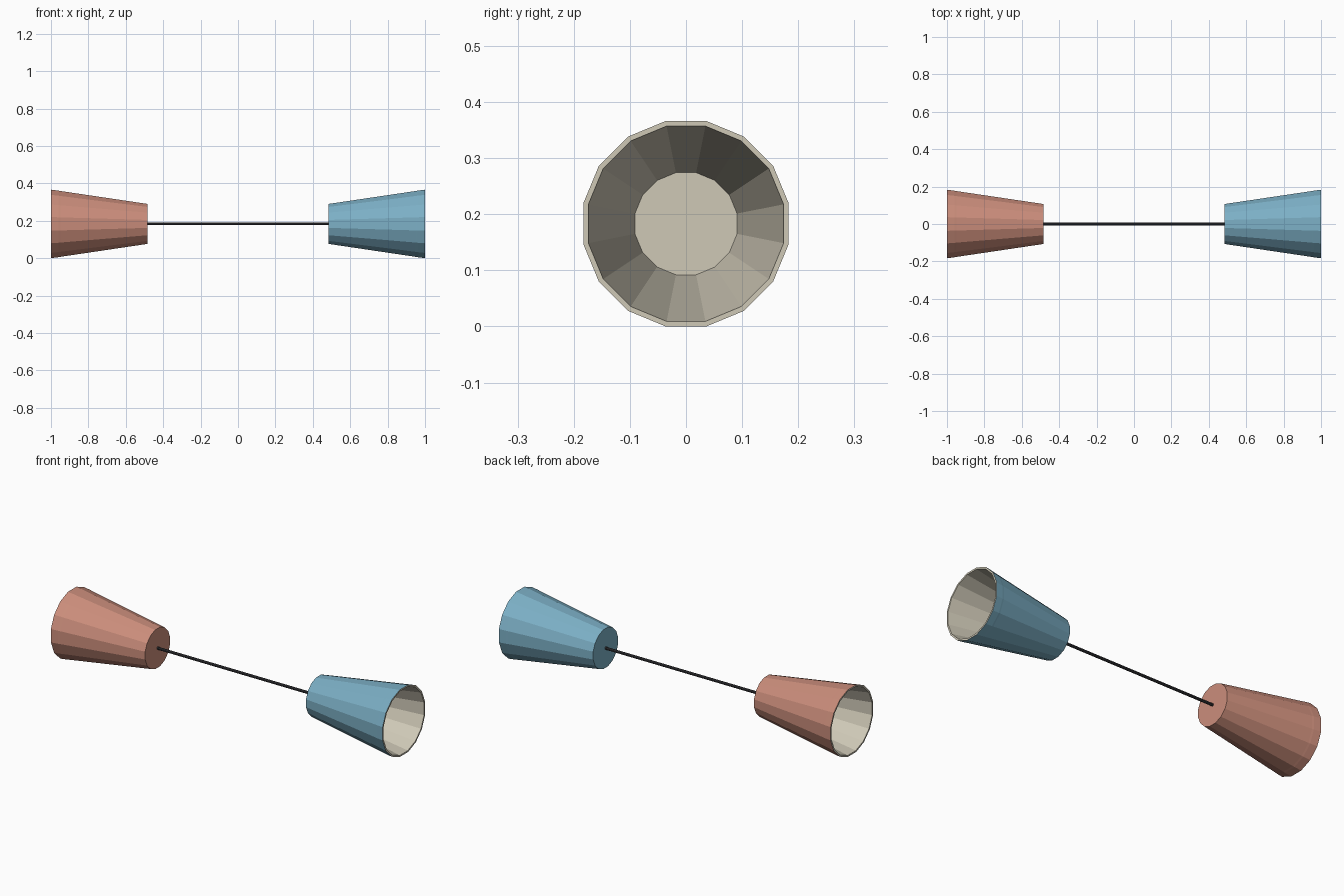
import bpy, bmesh, math

if "Cube" in bpy.data.objects:
    bpy.data.objects.remove(bpy.data.objects["Cube"])

SIDES = 16
AXIS_Z = 0.183
K = 1 / math.cos(math.pi / SIDES)  # apothem -> corner radius


def material(name, color):
    m = bpy.data.materials.new(name)
    m.diffuse_color = (*color, 1)
    m.use_nodes = True
    m.node_tree.nodes["Principled BSDF"].inputs["Base Color"].default_value = m.diffuse_color
    return m


red = material("red", (0.60, 0.27, 0.20, 1)[:3])
blue = material("blue", (0.20, 0.43, 0.56))
cream = material("cream", (0.62, 0.58, 0.47))
dark = material("dark", (0.04, 0.04, 0.045))


def lathe_x(name, profile, sides, mats, inner_from=None):
    """Spin (x, apothem) points round the x axis; zero radius closes with a cap."""
    bm = bmesh.new()
    k = 1 / math.cos(math.pi / sides)
    rings = []
    for x, r in profile:
        rings.append([bm.verts.new((x,
                                    r * k * math.cos((i + 0.5) * math.tau / sides),
                                    r * k * math.sin((i + 0.5) * math.tau / sides)))
                      for i in range(sides)])
    for n, (a, b) in enumerate(zip(rings, rings[1:])):
        for i in range(sides):
            j = (i + 1) % sides
            f = bm.faces.new((a[i], a[j], b[j], b[i]))
            f.material_index = int(inner_from is not None and n >= inner_from)
    bm.faces.new(rings[0])
    bm.faces.new(rings[-1]).material_index = int(inner_from is not None)
    bmesh.ops.recalc_face_normals(bm, faces=bm.faces)
    me = bpy.data.meshes.new(name)
    bm.to_mesh(me)
    bm.free()
    for m in mats:
        me.materials.append(m)
    ob = bpy.data.objects.new(name, me)
    ob.location.z = AXIS_Z
    bpy.context.collection.objects.link(ob)
    return ob


# Cup wall: base, outer side, slight lip, rim, lining, inside floor
cup = [(0.485, 0.107), (0.95, 0.176), (0.96, 0.178), (1.0, 0.183),
       (1.0, 0.174), (0.505, 0.091)]
for name, side, mat in (("left_cup", -1, red), ("right_cup", 1, blue)):
    lathe_x(name, [(side * x, r) for x, r in cup], SIDES, (mat, cream), inner_from=3)

# String stretched between the cup bases
lathe_x("string", [(-0.49, 0.007), (0.49, 0.007)], 8, (dark,))
